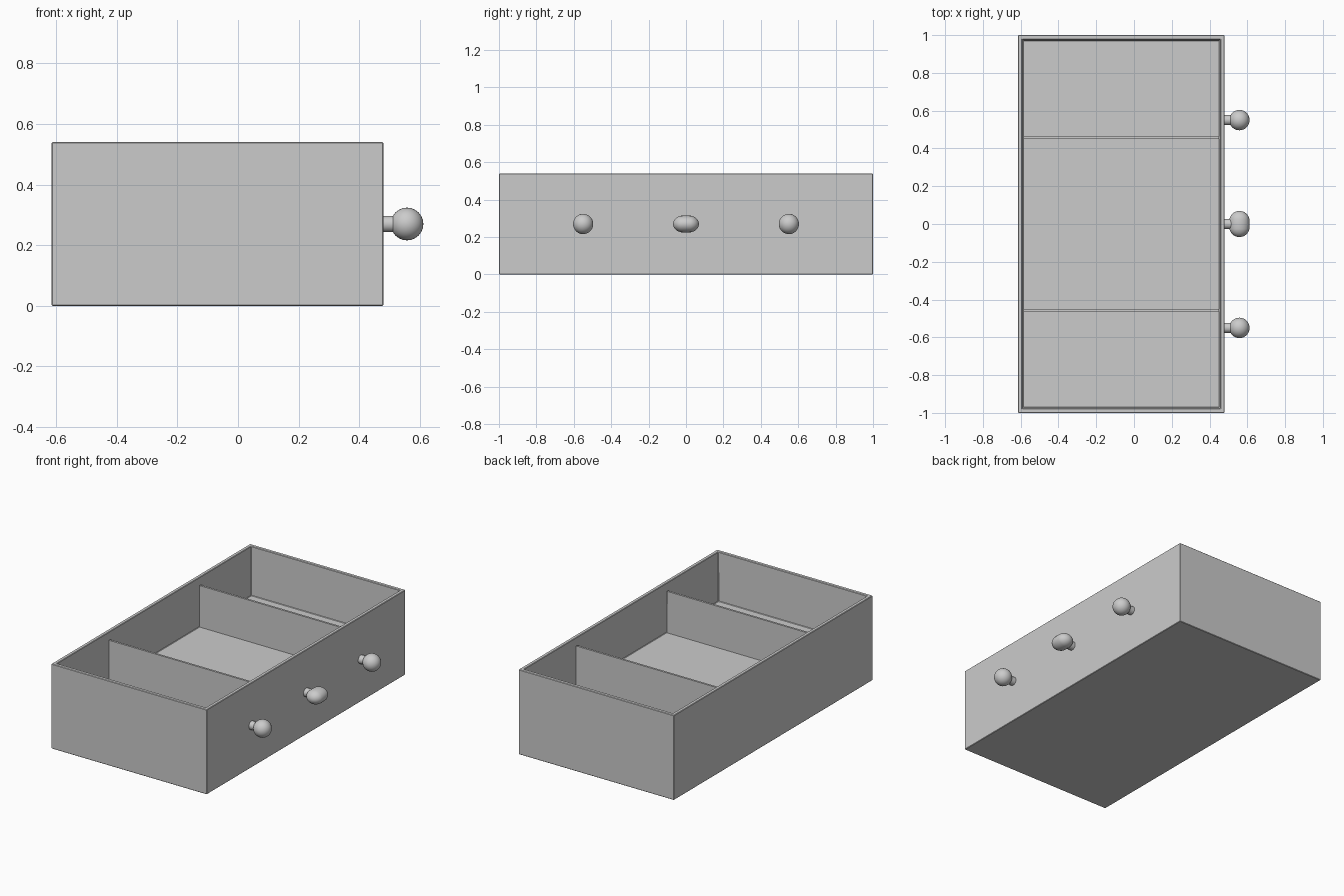
import bpy, bmesh
from math import pi
from mathutils import Matrix, Vector

if "Cube" in bpy.data.objects:
    bpy.data.objects.remove(bpy.data.objects["Cube"])

X0, X1, Y, H = -0.615, 0.48, 1.0, 0.54   # outer box
WALL, FLOOR, RIM = 0.033, 0.228, 0.492   # wall thickness, inner floor, divider top
CX = (X0 + X1) / 2


def finish(name, bm, bevel=0.0, smooth=False):
    mesh = bpy.data.meshes.new(name)
    bmesh.ops.recalc_face_normals(bm, faces=bm.faces)
    bm.to_mesh(mesh)
    bm.free()
    ob = bpy.data.objects.new(name, mesh)
    bpy.context.collection.objects.link(ob)
    if bevel:
        mod = ob.modifiers.new("bevel", 'BEVEL')
        mod.width, mod.segments = bevel, 1
    if smooth:
        bpy.ops.object.select_all(action='DESELECT')
        ob.select_set(True)
        bpy.context.view_layer.objects.active = ob
        bpy.ops.object.shade_smooth_by_angle()
    return ob


def box(bm, size, centre):
    m = Matrix.Translation(centre) @ Matrix.Diagonal((*size, 1))
    return bmesh.ops.create_cube(bm, size=1, matrix=m)


# Drawer body: open tray with slightly tapered inner walls
bm = bmesh.new()
box(bm, (X1 - X0, 2 * Y, H), (CX, 0, H / 2))
bm.normal_update()
top = max(bm.faces, key=lambda f: f.calc_center_median().z)
bmesh.ops.inset_region(bm, faces=[top], thickness=WALL)
bmesh.ops.inset_region(bm, faces=[top], thickness=0.006)
for v in top.verts:
    v.co.z = FLOOR
finish("drawer_body", bm, bevel=0.003)

# Two dividers across the tray
for side, name in ((-1, "divider_front"), (1, "divider_back")):
    bm = bmesh.new()
    z0 = FLOOR - 0.01
    box(bm, (X1 - X0 - 2 * WALL + 0.006, 0.013, RIM - z0),
        (CX, side * 0.456, (RIM + z0) / 2))
    finish(name, bm)


# Knobs: ball on a short stem; the middle one is stretched sideways
def knob(name, y, radius_z, stretch):
    bm = bmesh.new()
    turn = Matrix.Rotation(pi / 2, 4, 'Y')
    ball = bmesh.ops.create_uvsphere(
        bm, u_segments=24, v_segments=16, radius=1,
        matrix=Matrix.Rotation(pi / 2, 4, 'X'))
    for v in ball["verts"]:
        s = 0 if abs(v.co.y) < 1e-4 else (1 if v.co.y > 0 else -1)
        v.co = Vector((v.co.x * 0.054, v.co.y * 0.054 + s * stretch, v.co.z * radius_z))
    bmesh.ops.translate(bm, verts=ball["verts"], vec=(0.558, y, 0.27))
    stem = bmesh.ops.create_cone(
        bm, cap_ends=True, segments=16, radius1=0.027, radius2=0.027, depth=0.06,
        matrix=Matrix.Translation((0.502, y, 0.27)) @ turn)
    finish(name, bm, smooth=True)


knob("knob_front", -0.55, 0.054, 0)
knob("knob_middle", 0.0, 0.045, 0.015)
knob("knob_back", 0.55, 0.054, 0)
